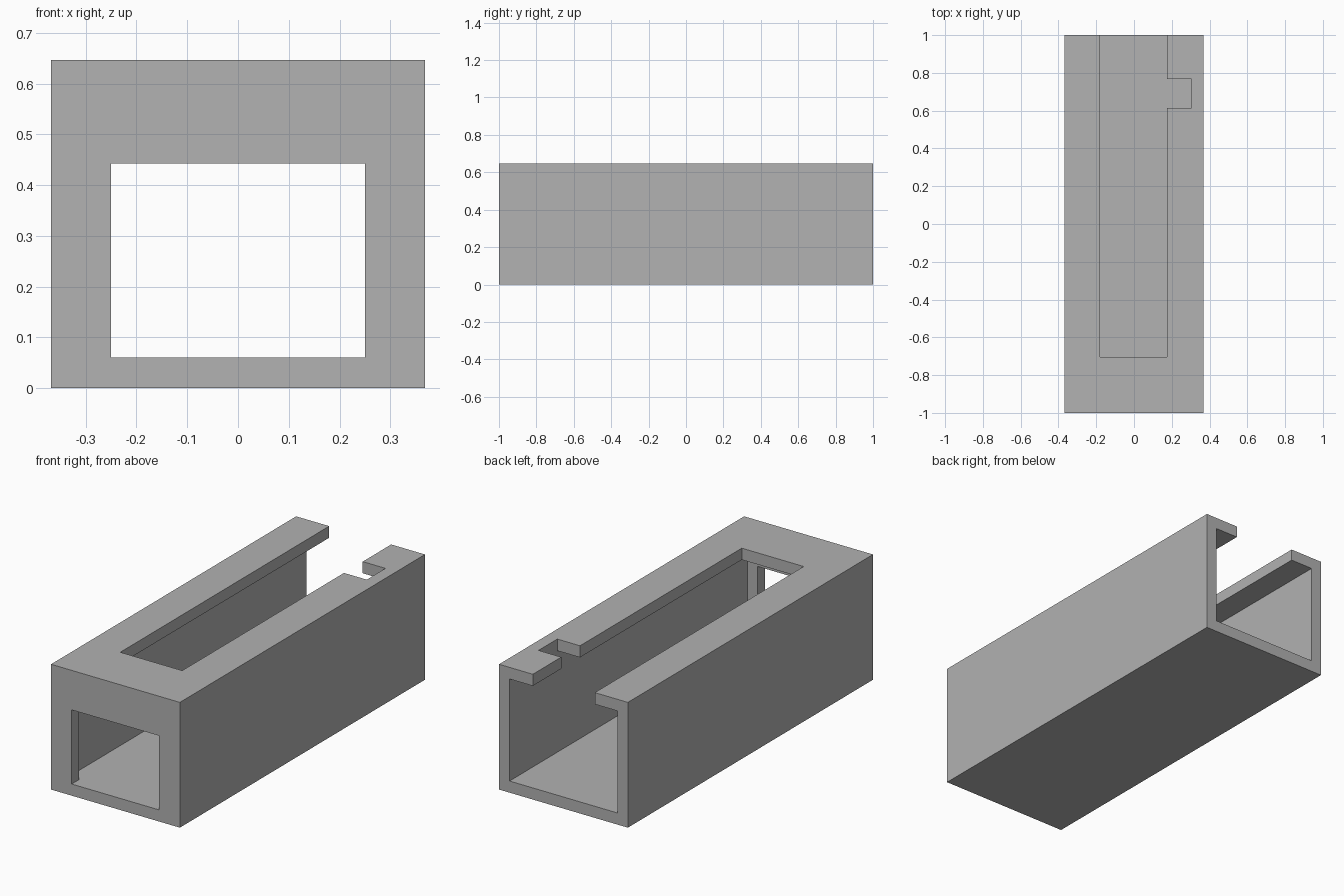
import bpy
import bmesh

old = bpy.data.objects.get("Cube")
if old:
    bpy.data.objects.remove(old, do_unlink=True)

# Overall size
HALF_W, HALF_L, HEIGHT = 0.368, 1.0, 0.647
WALL = 0.06
BEYOND = 0.2  # how far cutters run past the open sides

grey = bpy.data.materials.new("plain_grey")
grey.use_nodes = True
colour = (0.445, 0.445, 0.445, 1)
grey.diffuse_color = colour
grey.node_tree.nodes["Principled BSDF"].inputs["Base Color"].default_value = colour


def prism(name, outline, z0, z1):
    """Extrude a counter-clockwise plan outline from z0 up to z1."""
    bm = bmesh.new()
    face = bm.faces.new([bm.verts.new((x, y, z0)) for x, y in outline])
    top = bmesh.ops.extrude_face_region(bm, geom=[face])["geom"]
    verts = [v for v in top if isinstance(v, bmesh.types.BMVert)]
    bmesh.ops.translate(bm, verts=verts, vec=(0, 0, z1 - z0))
    bmesh.ops.recalc_face_normals(bm, faces=bm.faces)
    mesh = bpy.data.meshes.new(name)
    bm.to_mesh(mesh)
    bm.free()
    mesh.materials.append(grey)
    obj = bpy.data.objects.new(name, mesh)
    bpy.context.collection.objects.link(obj)
    return obj


def rectangle(x0, x1, y0, y1):
    return [(x0, y0), (x1, y0), (x1, y1), (x0, y1)]


# Outer block
housing = prism("channel_housing", rectangle(-HALF_W, HALF_W, -HALF_L, HALF_L), 0, HEIGHT)

# Long cavity, open at the back
inner = HALF_W - WALL
back = HALF_L + BEYOND
cavity = prism("cavity_cutter", rectangle(-inner, inner, -HALF_L + WALL, back),
               WALL, HEIGHT - WALL)

# Window in the front wall, level with the cavity floor
window = prism("window_cutter", rectangle(-0.25, 0.25, -HALF_L - BEYOND, -HALF_L + 2 * WALL),
               WALL, 0.443)

# Top slot with a side notch, open at the back
slot = prism("slot_cutter", [
    (-0.179, -0.705), (0.175, -0.705), (0.175, 0.615), (0.305, 0.615),
    (0.305, 0.768), (0.175, 0.768), (0.175, back), (-0.179, back),
], HEIGHT - 2 * WALL, HEIGHT + BEYOND)

# Cut the openings and keep the finished mesh
cutters = [cavity, window, slot]
for cutter in cutters:
    mod = housing.modifiers.new(cutter.name, "BOOLEAN")
    mod.operation = "DIFFERENCE"
    mod.solver = "EXACT"
    mod.object = cutter
bpy.context.view_layer.update()
depsgraph = bpy.context.evaluated_depsgraph_get()
result = bpy.data.meshes.new_from_object(housing.evaluated_get(depsgraph))
housing.modifiers.clear()
housing.data = result
for cutter in cutters:
    bpy.data.objects.remove(cutter, do_unlink=True)
